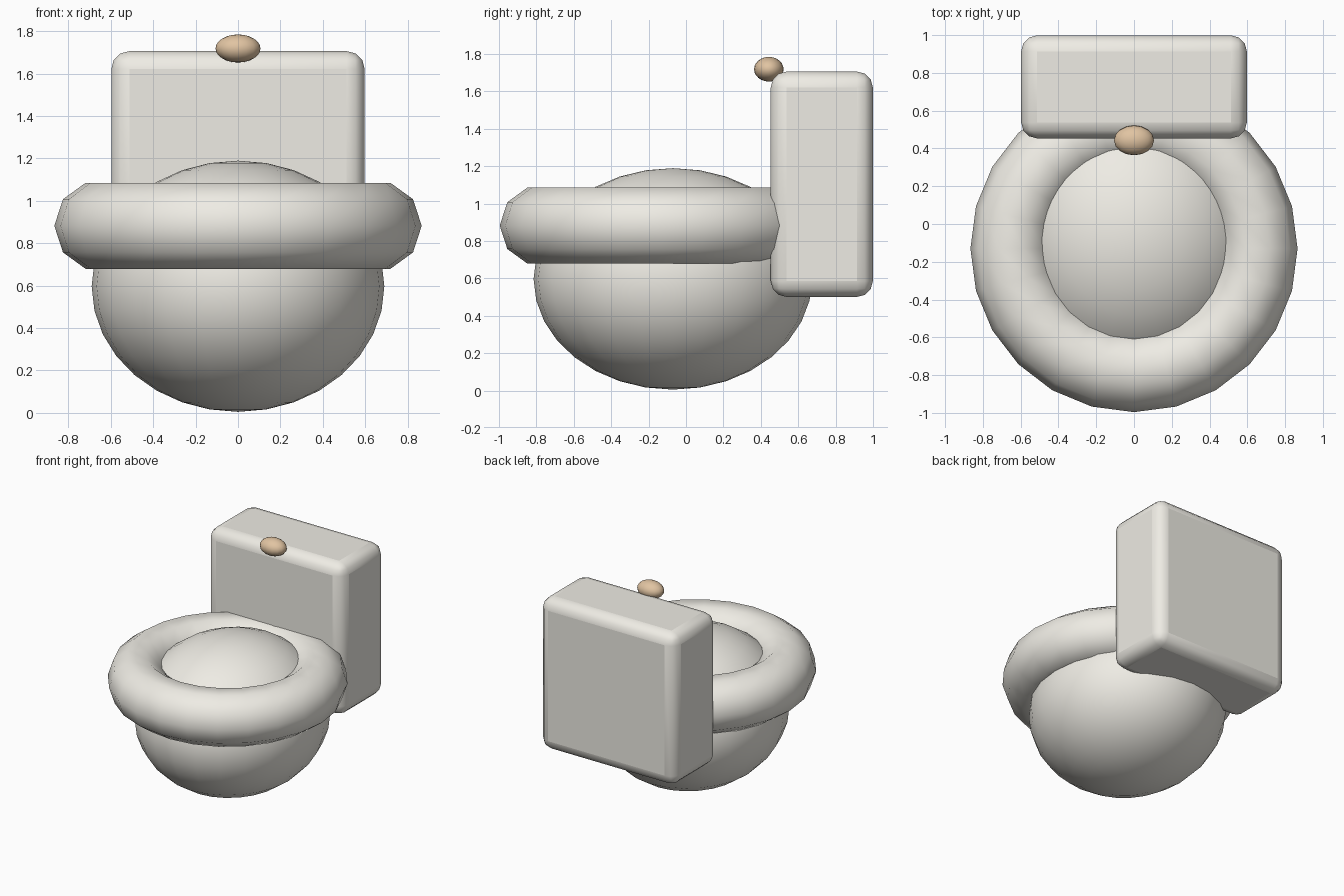
import bpy
from math import radians

if "Cube" in bpy.data.objects:
    bpy.data.objects.remove(bpy.data.objects["Cube"])


def material(name, color):
    mat = bpy.data.materials.new(name)
    mat.diffuse_color = color
    mat.use_nodes = True
    mat.node_tree.nodes["Principled BSDF"].inputs["Base Color"].default_value = mat.diffuse_color
    return mat


def finish(name, mat, scale=(1, 1, 1), angle=60):
    obj = bpy.context.object
    obj.name = name
    obj.scale = scale
    bpy.ops.object.transform_apply(location=False, rotation=False, scale=True)
    obj.data.materials.append(mat)
    bpy.ops.object.shade_smooth_by_angle(angle=radians(angle))
    return obj


def ellipsoid(name, mat, center, radii, segments, rings):
    bpy.ops.mesh.primitive_uv_sphere_add(
        segments=segments, ring_count=rings, radius=1, location=center)
    return finish(name, mat, radii)


ceramic = material("ceramic", (0.86, 0.84, 0.78, 1))
copper = material("copper", (0.75, 0.55, 0.36, 1))

# Rounded bowl
ellipsoid("bowl", ceramic, (0, -0.07, 0.597), (0.69, 0.745, 0.592), 24, 16)

# Ring seat resting around the bowl
bpy.ops.mesh.primitive_torus_add(
    location=(0, -0.13, 0.882), major_segments=24, minor_segments=10,
    major_radius=0.653, minor_radius=0.213)
finish("seat", ceramic)

# Water tank with rounded edges
bpy.ops.mesh.primitive_cube_add(size=1, location=(0, 0.726, 1.103))
tank = finish("tank", ceramic, (1.195, 0.546, 1.205), 40)
bevel = tank.modifiers.new("rounded_edges", 'BEVEL')
bevel.width = 0.085
bevel.segments = 3

# Flush button on the front top edge of the tank
ellipsoid("flush_button", copper, (0, 0.443, 1.718), (0.106, 0.079, 0.066), 16, 12)
